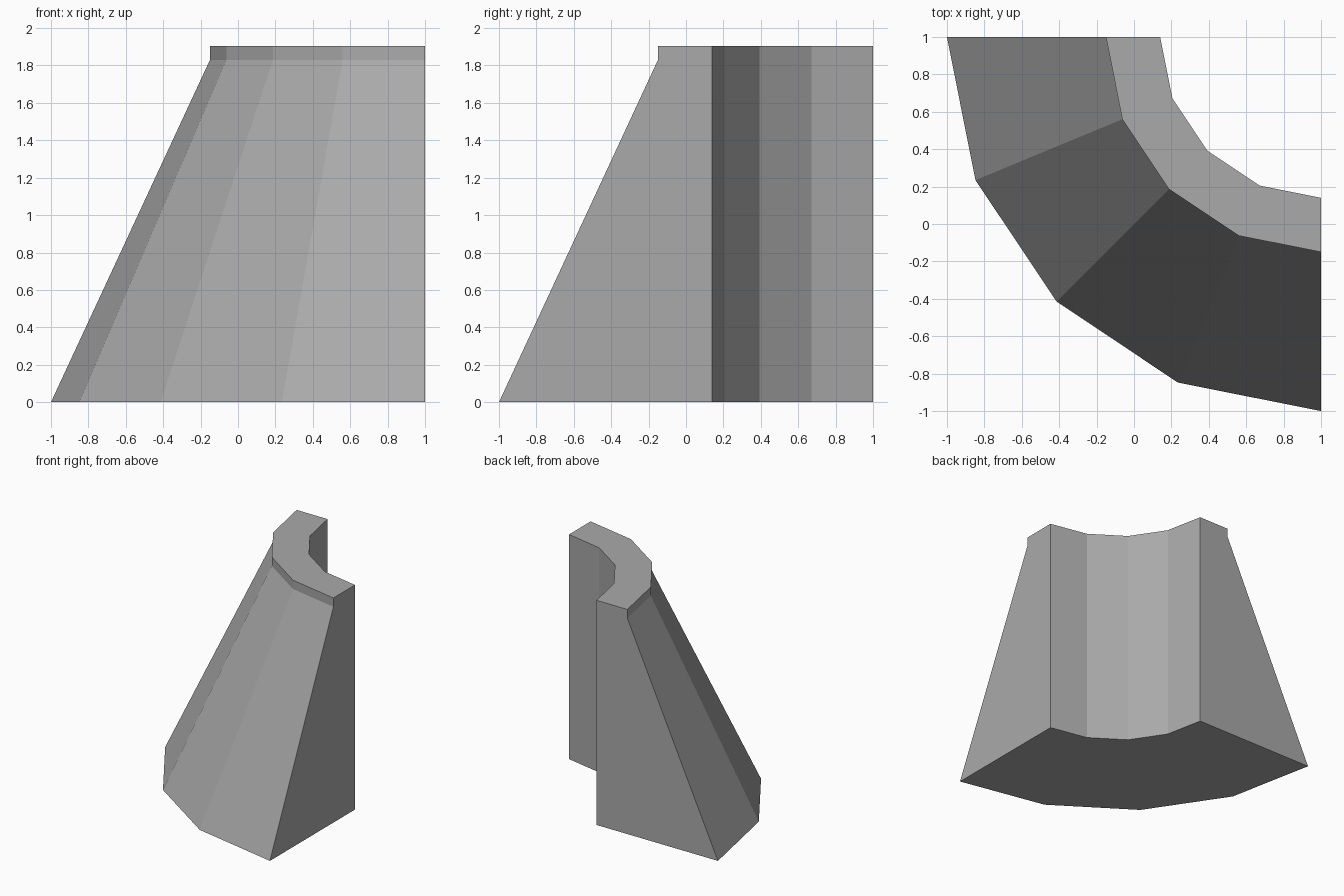
import bpy, bmesh, math
from mathutils import Vector

cube = bpy.data.objects.get("Cube")
if cube:
    bpy.data.objects.remove(cube, do_unlink=True)

# Plain grey material
grey = bpy.data.materials.new("stone_grey")
grey.use_nodes = True
colour = (0.4, 0.4, 0.4, 1)
grey.diffuse_color = colour
grey.node_tree.nodes["Principled BSDF"].inputs["Base Color"].default_value = colour

# Cross-section as (radius, height): flared outside, short upright rim, straight inside
PROFILE = [(2.0, 0), (1.15, 1.83), (1.15, 1.905), (0.86, 1.905), (0.86, 0)]
CENTRE = Vector((1, 1, 0))
SEGMENTS = 4

# Sweep the section a quarter turn about the back left corner
bm = bmesh.new()
section = [bm.verts.new(CENTRE + Vector((-r, 0, z))) for r, z in PROFILE]
start = bm.faces.new(section)
bmesh.ops.spin(bm, geom=[start] + start.edges[:] + section, cent=CENTRE,
               axis=(0, 0, 1), angle=math.pi / 2, steps=SEGMENTS)

# Close the start end if the sweep consumed it
bmesh.ops.holes_fill(bm, edges=[e for e in bm.edges if e.is_boundary], sides=len(PROFILE))
bmesh.ops.recalc_face_normals(bm, faces=bm.faces)

mesh = bpy.data.meshes.new("curved_flared_wall")
bm.to_mesh(mesh)
bm.free()
mesh.materials.append(grey)
wall = bpy.data.objects.new("curved_flared_wall", mesh)
bpy.context.collection.objects.link(wall)
